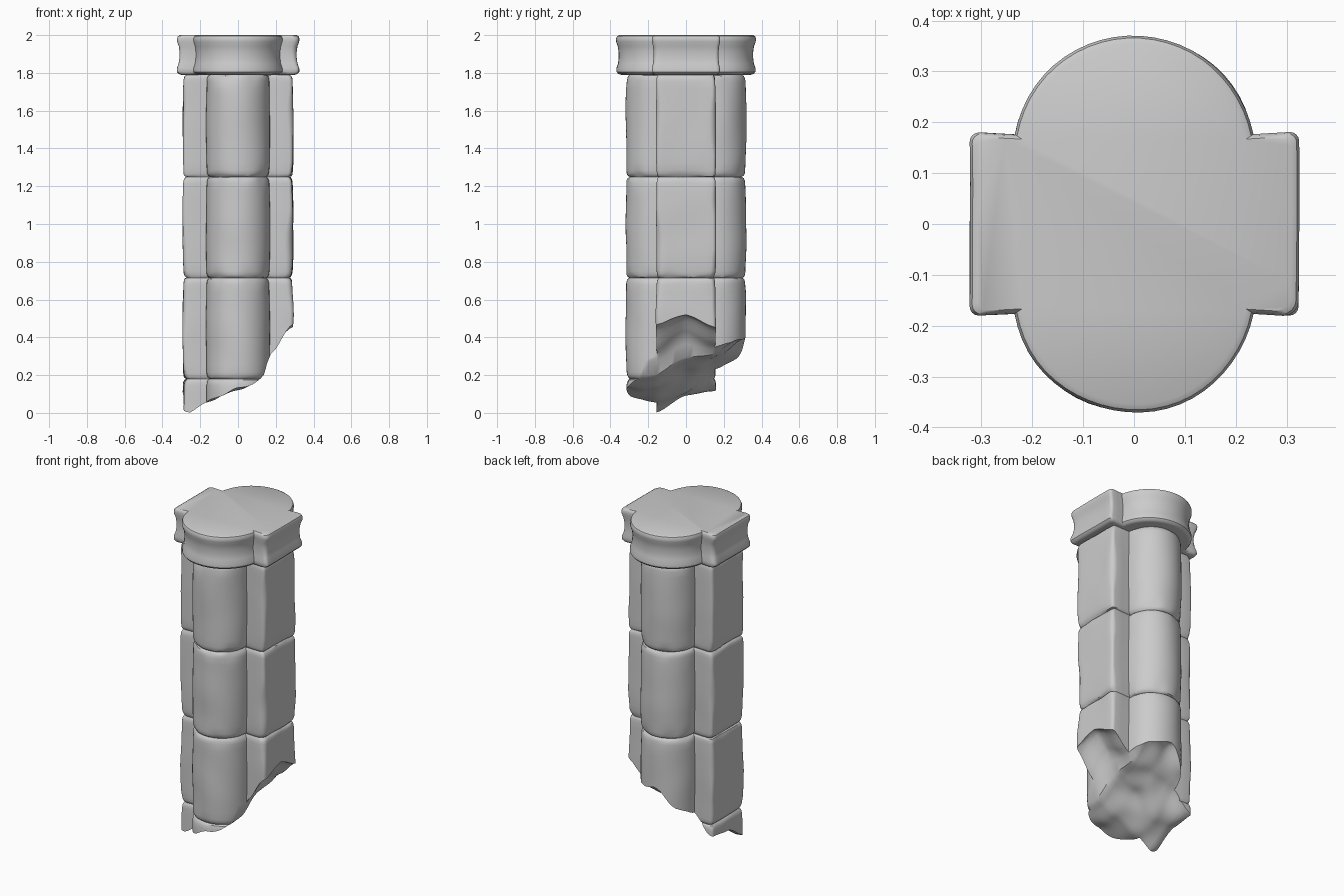
import bpy, bmesh, math
from mathutils import Vector, noise

if "Cube" in bpy.data.objects:
    bpy.data.objects.remove(bpy.data.objects["Cube"])


def wobble(x, y, z, f):
    return noise.noise(Vector((x * f + 3.1, y * f + 7.7, z * f + 1.3)))


def section(z, inset, hx, hy, cy, rad):
    """Cross-shaped outline: a box with a round lobe front and back."""
    hx, hy, rad = hx - inset, hy - inset * 0.6, rad - inset
    a0 = math.asin((hy - 0.004 - cy) / rad)
    ring = []
    for q, (sx, sy) in enumerate([(1, 1), (-1, 1), (-1, -1), (1, -1)]):
        # worn corner radius changes along the height
        r = 0.018 + 0.03 * max(0, wobble(sx, sy, z, 4.3))
        pts = [(hx, t * (hy - r)) for t in (0.2, 0.5, 0.8, 1)]
        for i in range(1, 5):
            a = math.pi / 8 * i
            pts.append((hx - r + r * math.cos(a), hy - r + r * math.sin(a)))
        x0 = rad * math.cos(a0)
        pts.append(((hx - r + x0) / 2, hy - 0.002))
        for i in range(13):
            a = a0 + (math.pi / 2 - a0) * i / 12.5
            pts.append((rad * math.cos(a), cy + rad * math.sin(a)))
        if q % 2:
            pts.reverse()
        ring += [(sx * x, sy * y) for x, y in pts]
    return ring


def loft(name, levels, dims, wear):
    bm = bmesh.new()
    rings = []
    for z, inset, edge in levels:
        ring = []
        for x, y in section(z, inset, *dims):
            k = 1 + wear * wobble(x, y, z, 5)
            k -= edge * 0.05 * max(0, wobble(x, y, z, 11))
            zz = z + edge * 0.008 * wobble(x, y, z, 7)
            ring.append(bm.verts.new((x * k, y * k, zz)))
        rings.append(ring)
    n = len(rings[0])
    for a, b in zip(rings, rings[1:]):
        for i in range(n):
            j = (i + 1) % n
            bm.faces.new((a[i], a[j], b[j], b[i]))
    bm.faces.new(rings[0][::-1])
    bm.faces.new(rings[-1])
    return make(name, bm)


def make(name, bm):
    bmesh.ops.recalc_face_normals(bm, faces=bm.faces)
    me = bpy.data.meshes.new(name)
    bm.to_mesh(me)
    bm.free()
    ob = bpy.data.objects.new(name, me)
    bpy.context.collection.objects.link(ob)
    return ob


# Shaft: stone courses separated by grooves
seams = [-0.35, 0.18, 0.715, 1.25, 1.79]
levels = []
for lo, hi in zip(seams, seams[1:]):
    levels += [(lo, 0.017, 0), (lo + 0.007, 0.007, 1), (lo + 0.018, 0.002, 1), (lo + 0.035, 0, 0.5)]
    levels += [(lo + 0.035 + (hi - lo - 0.07) * i / 12, -0.003 * math.sin(math.pi * i / 12), 0)
               for i in range(1, 12)]
    levels += [(hi - 0.035, 0, 0.5), (hi - 0.018, 0.002, 1), (hi - 0.007, 0.007, 1)]
levels.append((1.79, 0.017, 0))
shaft = loft("column_shaft", levels, (0.289, 0.157, 0.15, 0.166), 0.018)

# Cap: wider slab with a shallow hollow round its side
cap_levels = [(1.79, 0.025, 0), (1.795, 0.010, 0), (1.806, 0.001, 0), (1.825, 0.001, 0),
              (1.85, 0.010, 0), (1.88, 0.014, 0), (1.91, 0.014, 0), (1.94, 0.010, 0),
              (1.965, 0.001, 0), (1.982, 0.0, 0), (1.994, 0.005, 0), (2.0, 0.016, 0)]
cap = loft("column_cap", cap_levels, (0.325, 0.181, 0.13, 0.24), 0.012)

# Broken underside: height field used as a cutter
XS = [-0.29, -0.26, -0.16, 0.0, 0.13, 0.17, 0.29]
YS = [-0.31, -0.155, 0.0, 0.155, 0.31]
HS = [[.10, .08, .07, .13, .17, .29, .40],
      [.01, .00, .06, .13, .18, .31, .46],
      [.10, .09, .11, .22, .30, .42, .51],
      [.13, .14, .23, .28, .31, .36, .44],
      [.20, .22, .28, .40, .41, .41, .42]]


def locate(v, axis):
    v = min(max(v, axis[0]), axis[-1] - 1e-6)
    i = max(k for k in range(len(axis) - 1) if axis[k] <= v)
    t = (v - axis[i]) / (axis[i + 1] - axis[i])
    return i, 0.5 * t + 0.5 * t * t * (3 - 2 * t)


def fracture(x, y):
    i, u = locate(x, XS)
    j, v = locate(y, YS)
    low = HS[j][i] * (1 - u) + HS[j][i + 1] * u
    high = HS[j + 1][i] * (1 - u) + HS[j + 1][i + 1] * u
    h = low * (1 - v) + high * v
    return max(0, h + 0.03 * min(1, h * 5) * wobble(x, y, 0, 9))


bm = bmesh.new()
bmesh.ops.create_grid(bm, x_segments=44, y_segments=44, size=0.43)
base = bmesh.ops.extrude_face_region(bm, geom=bm.faces[:])["geom"]
top = {v for v in base if isinstance(v, bmesh.types.BMVert)}
for v in bm.verts:
    v.co.z = fracture(v.co.x, v.co.y) if v in top else -0.6
cutter = make("fracture_cutter", bm)
cutter.hide_render = True

bpy.context.view_layer.objects.active = shaft
mod = shaft.modifiers.new("break", 'BOOLEAN')
mod.object = cutter
mod.operation = 'DIFFERENCE'
mod.solver = 'EXACT'
bpy.ops.object.modifier_apply(modifier=mod.name)
bpy.data.objects.remove(cutter)

# Smooth shading with crisp breaks
for ob in (shaft, cap):
    bpy.ops.object.select_all(action='DESELECT')
    ob.select_set(True)
    bpy.context.view_layer.objects.active = ob
    bpy.ops.object.shade_smooth_by_angle(angle=math.radians(35))
